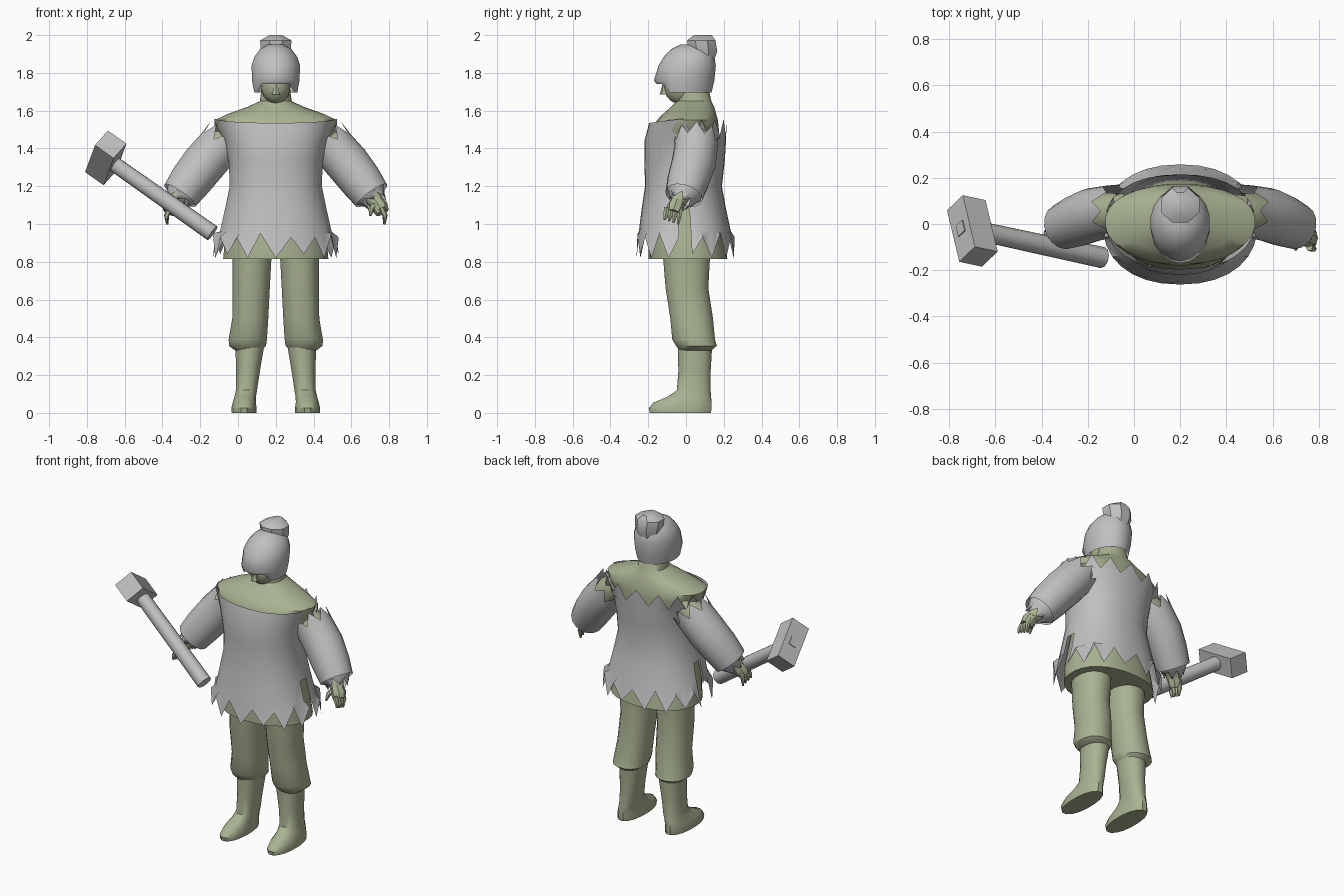
import bpy, bmesh, math
from mathutils import Vector, Matrix

if "Cube" in bpy.data.objects:
    bpy.data.objects.remove(bpy.data.objects["Cube"])

CX = 0.2  # figure stands right of the origin, hammer to the left


def material(name, col):
    m = bpy.data.materials.new(name)
    m.diffuse_color = (*col, 1)
    m.use_nodes = True
    m.node_tree.nodes["Principled BSDF"].inputs["Base Color"].default_value = m.diffuse_color
    return m


GREY = material("cloth grey", (0.53, 0.53, 0.53))
GREEN = material("skin green", (0.40, 0.45, 0.29))


def finish(name, bm, mat, angle=40):
    bmesh.ops.recalc_face_normals(bm, faces=bm.faces)
    me = bpy.data.meshes.new(name)
    bm.to_mesh(me)
    bm.free()
    me.materials.append(mat)
    me.shade_smooth()
    me.set_sharp_from_angle(angle=math.radians(angle))
    ob = bpy.data.objects.new(name, me)
    bpy.context.collection.objects.link(ob)
    return ob


def skin(bm, rings, caps, skip=None):
    """Bridge rows of vertices into quads."""
    n = len(rings[0])
    for r in range(len(rings) - 1):
        for i in range(n):
            if skip and skip(r, i):
                continue
            j = (i + 1) % n
            bm.faces.new((rings[r][i], rings[r][j], rings[r + 1][j], rings[r + 1][i]))
    if caps[0]:
        bm.faces.new(rings[0])
    if caps[1]:
        bm.faces.new(rings[-1])


def loft(name, rows, mat, n=20, p=0.9, caps=(True, True), dz=None, skip=None, side=1, angle=40):
    """Rows are (z, centre offset, half width, front y, back y)."""
    bm = bmesh.new()
    rings = []
    for k, (z, off, hw, yf, yb) in enumerate(rows):
        ring = []
        for i in range(n):
            a = 2 * math.pi * (i + 0.5) / n
            c, s = math.cos(a), math.sin(a)
            x = hw * math.copysign(abs(c) ** p, c)
            y = (yf + yb) / 2 + (yb - yf) / 2 * math.copysign(abs(s) ** p, s)
            h = z + (dz(k, i, s) if dz else 0)
            ring.append(bm.verts.new((CX + side * (off + x), y, h)))
        rings.append(ring)
    skin(bm, rings, caps, skip)
    return finish(name, bm, mat, angle)


def tube(name, pts, mat, n=10, caps=(True, True), jag=(0, 0), side=1):
    """Points are (x offset, y, z, radius); jag tears the start and end edges."""
    bm = bmesh.new()
    P = [Vector(p[:3]) for p in pts]
    rings = []
    for k, p in enumerate(pts):
        d = (P[min(k + 1, len(P) - 1)] - P[max(k - 1, 0)]).normalized()
        u = d.cross(Vector((0, 1, 0))).normalized()
        v = d.cross(u)
        tear = jag[0] if k == 0 else jag[1] if k == len(P) - 1 else 0
        ring = []
        for i in range(n):
            a = 2 * math.pi * i / n
            q = P[k] + p[3] * (u * math.cos(a) + v * math.sin(a)) + d * tear * (1 if i % 2 else -1)
            ring.append(bm.verts.new((CX + side * q.x, q.y, q.z)))
        rings.append(ring)
    skin(bm, rings, caps)
    return finish(name, bm, mat)


# Body: hips, torso, sloping shoulders and neck
loft("body", [(0.815, 0, 0.28, -0.20, 0.22), (0.93, 0, 0.27, -0.20, 0.20),
              (1.20, 0, 0.21, -0.18, 0.16), (1.40, 0, 0.24, -0.18, 0.17),
              (1.50, 0, 0.31, -0.175, 0.175), (1.55, 0, 0.325, -0.155, 0.17),
              (1.585, 0, 0.25, -0.12, 0.16), (1.62, 0, 0.15, -0.08, 0.15),
              (1.65, 0, 0.085, -0.05, 0.135), (1.76, 0, 0.07, -0.04, 0.11)], GREEN, n=28)


# Tunic: torn hem, ragged back neckline, slits low on both sides
def tunic_edge(k, i, s):
    if k == 0:
        return (0.11 if i % 2 else 0) + (0.02 if i % 3 == 0 else 0)
    if k == 6:
        if s > 0.05:
            return -0.02 + (0.035 if i % 2 else -0.05)
        return 0.025 * (1 - abs(s)) - 0.005
    return 0


loft("tunic", [(0.82, 0, 0.335, -0.262, 0.258), (0.96, 0, 0.297, -0.25, 0.238),
               (1.08, 0, 0.27, -0.235, 0.212), (1.20, 0, 0.245, -0.217, 0.19),
               (1.33, 0, 0.25, -0.22, 0.205), (1.44, 0, 0.275, -0.22, 0.212),
               (1.54, 0, 0.325, -0.195, 0.215)], GREY, n=30, caps=(False, False),
     dz=tunic_edge, skip=lambda r, i: r < 2 and i in (29, 14))

# Head under the helmet
bm = bmesh.new()
bmesh.ops.create_uvsphere(bm, u_segments=16, v_segments=10, radius=1)
bm.transform(Matrix.Translation((CX, -0.03, 1.73)) @ Matrix.Diagonal((0.078, 0.088, 0.095, 1)))
finish("head", bm, GREEN)
bm = bmesh.new()
bmesh.ops.create_cone(bm, segments=6, radius1=0.025, radius2=0.008, depth=0.06, cap_ends=True)
bm.transform(Matrix.Translation((CX, -0.115, 1.715)))
finish("nose", bm, GREEN)

# Helmet with raised front rim
loft("helmet", [(1.695, 0, 0.115, -0.155, 0.135), (1.76, 0, 0.128, -0.17, 0.15),
                (1.84, 0, 0.13, -0.145, 0.158), (1.885, 0, 0.115, -0.118, 0.15),
                (1.925, 0, 0.085, -0.08, 0.13), (1.95, 0, 0.04, -0.03, 0.09)],
     GREY, n=18, p=1, caps=(False, True), angle=60,
     dz=lambda k, i, s: (0.045 if s < -0.75 else 0) if k == 0 else 0)

# Faceted topknot
loft("topknot", [(1.84, 0, 0.06, 0.02, 0.145), (1.915, 0, 0.085, 0.005, 0.172),
                 (1.972, 0, 0.09, 0.0, 0.162), (2.0, 0, 0.035, 0.04, 0.14)],
     GREY, n=8, p=1, angle=35)

for side, word in ((1, "left"), (-1, "right")):
    # Baggy trouser leg gathered below the knee
    loft(word + "_trouser_leg", [(0.33, 0.145, 0.07, -0.035, 0.135), (0.355, 0.15, 0.10, -0.055, 0.165),
                                 (0.39, 0.148, 0.103, -0.075, 0.155), (0.50, 0.135, 0.097, -0.085, 0.145),
                                 (0.66, 0.13, 0.10, -0.11, 0.12), (0.84, 0.125, 0.105, -0.125, 0.13)],
         GREEN, n=16, side=side)
    # Boot
    loft(word + "_boot", [(0.0, 0.168, 0.066, -0.195, 0.135), (0.025, 0.168, 0.068, -0.20, 0.138),
                          (0.055, 0.167, 0.062, -0.175, 0.138), (0.085, 0.162, 0.058, -0.10, 0.135),
                          (0.12, 0.155, 0.057, -0.05, 0.132), (0.22, 0.147, 0.064, -0.042, 0.132),
                          (0.35, 0.138, 0.077, -0.045, 0.14)], GREEN, n=16, side=side)
    # Arm, sleeve and torn shoulder collar
    tube(word + "_arm", [(0.22, 0.06, 1.47, 0.075), (0.30, 0.05, 1.41, 0.09), (0.42, 0.02, 1.27, 0.075),
                         (0.50, -0.02, 1.16, 0.05), (0.535, -0.045, 1.11, 0.04)], GREEN, side=side)
    tube(word + "_sleeve", [(0.275, 0.055, 1.445, 0.115), (0.31, 0.052, 1.40, 0.115), (0.38, 0.04, 1.32, 0.117),
                            (0.45, 0.012, 1.23, 0.112), (0.508, -0.012, 1.15, 0.10)],
         GREY, n=16, caps=(False, False), jag=(0.035, 0), side=side)
    tube(word + "_torn_cuff", [(0.49, -0.008, 1.17, 0.098), (0.515, -0.02, 1.14, 0.075),
                               (0.525, -0.03, 1.125, 0.058)], GREY, n=12,
         caps=(False, False), jag=(0, 0.022), side=side)
    # Hand with drooping fingers
    tube(word + "_palm", [(0.525, -0.04, 1.13, 0.035), (0.55, -0.055, 1.09, 0.046),
                          (0.565, -0.065, 1.06, 0.036)], GREEN, n=8, side=side)
    for f in range(4):
        y = -0.03 - 0.024 * f
        tube(f"{word}_finger_{f + 1}", [(0.56, y, 1.085, 0.016), (0.578, y - 0.006, 1.045, 0.014),
                                        (0.575 + 0.002 * f, y - 0.012, 0.998 + 0.008 * f, 0.006)],
             GREEN, n=6, side=side)
    tube(word + "_thumb", [(0.53, -0.06, 1.11, 0.018), (0.505, -0.09, 1.08, 0.015),
                           (0.50, -0.11, 1.045, 0.007)], GREEN, n=6, side=side)

# Hammer: handle, block head and the handle tip showing through the end
d = Vector((-0.51, 0.11, 0.36)).normalized()
long_axis = Vector((0.21, -0.83, 0.52))
long_axis = (long_axis - d * long_axis.dot(d)).normalized()
wide = d.cross(long_axis)
rot = Matrix((wide, long_axis, d)).transposed().to_4x4()
centre = Vector((-0.70, -0.03, 1.35))
butt = Vector((-0.135, -0.14, 0.95))


def block(name, pos, size):
    bm = bmesh.new()
    bmesh.ops.create_cube(bm, size=1)
    bm.transform(Matrix.Translation(pos) @ rot @ Matrix.Diagonal((*size, 1)))
    finish(name, bm, GREY, 20)


block("hammer_head", centre, (0.122, 0.27, 0.122))
block("handle_tip", centre + d * 0.062, (0.05, 0.055, 0.008))
bm = bmesh.new()
bmesh.ops.create_cone(bm, segments=10, radius1=0.046, radius2=0.042, cap_ends=True,
                      depth=(centre - butt).length)
bm.transform(Matrix.Translation((centre + butt) / 2) @ rot)
finish("hammer_handle", bm, GREY)
